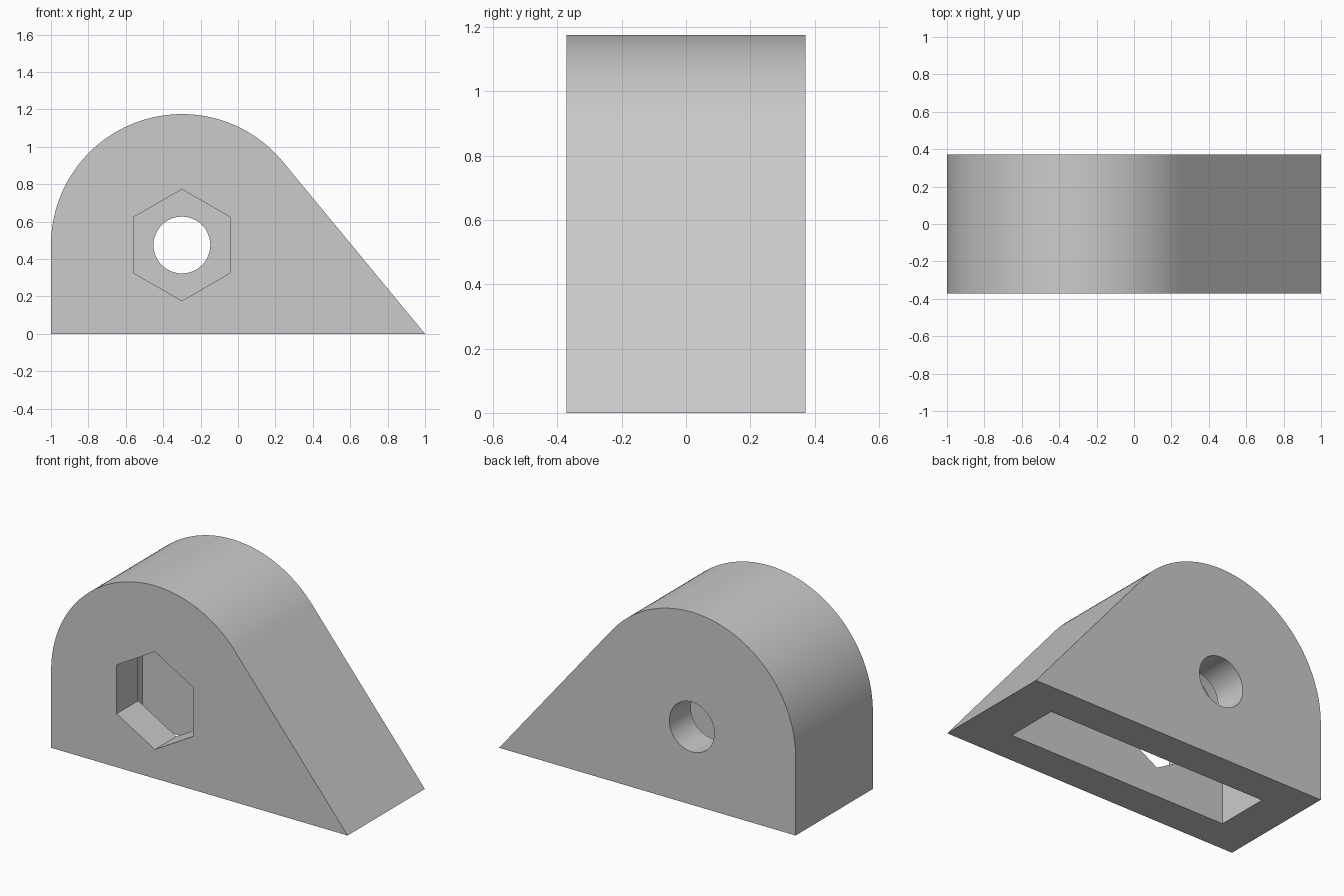
import bpy, bmesh, math

old = bpy.data.objects.get("Cube")
if old:
    bpy.data.objects.remove(old, do_unlink=True)

CX, CZ = -0.30, 0.475      # shared centre of arch, bore and nut pocket
HALF = 0.372               # half the body thickness
INNER = 0.165              # half the cavity thickness

grey = bpy.data.materials.new("light grey")
grey.use_nodes = True
grey.diffuse_color = (0.6, 0.6, 0.6, 1)
grey.node_tree.nodes["Principled BSDF"].inputs["Base Color"].default_value = (0.6, 0.6, 0.6, 1)


def arc(radius, start, end, steps):
    return [(CX + radius * math.cos(start + (end - start) * i / steps),
             CZ + radius * math.sin(start + (end - start) * i / steps))
            for i in range(steps + 1)]


def arch(radius, toe):
    """Arch whose right side runs tangentially down to the toe at z = 0."""
    to_toe = math.atan2(-CZ, toe - CX)
    start = to_toe + math.acos(radius / math.hypot(toe - CX, CZ))
    return [(toe, 0)] + arc(radius, start, math.pi, 64)


def prism(name, profile, y0, y1):
    """Extrude an x-z profile from y0 to y1."""
    bm = bmesh.new()
    face = bm.faces.new([bm.verts.new((x, y0, z)) for x, z in profile])
    new = bmesh.ops.extrude_face_region(bm, geom=[face])["geom"]
    bmesh.ops.translate(bm, vec=(0, y1 - y0, 0),
                        verts=[v for v in new if isinstance(v, bmesh.types.BMVert)])
    bmesh.ops.recalc_face_normals(bm, faces=bm.faces)
    mesh = bpy.data.meshes.new(name)
    bm.to_mesh(mesh)
    bm.free()
    mesh.materials.append(grey)
    obj = bpy.data.objects.new(name, mesh)
    bpy.context.collection.objects.link(obj)
    return obj


# Solid body
body = prism("bracket_body", arch(0.70, 1.0) + [(-1.0, 0)], -HALF, HALF)

# Cavity open at the bottom, hexagonal pocket in front, round bore behind
cutters = [
    prism("cavity_cutter", arch(0.46, 0.72) + [(-0.76, -0.1), (0.72, -0.1)], -INNER, INNER),
    prism("hex_pocket_cutter", arc(0.298, math.pi / 2, math.pi * 2.5, 6)[:-1], -0.5, 0),
    prism("bore_cutter", arc(0.152, 0, math.tau, 48)[:-1], 0, 0.5),
]

# Cut, bake the result and discard the cutters
bpy.context.view_layer.objects.active = body
for cutter in cutters:
    cutter.hide_render = True
    cut = body.modifiers.new(cutter.name, 'BOOLEAN')
    cut.operation = 'DIFFERENCE'
    cut.solver = 'EXACT'
    cut.object = cutter
    bpy.ops.object.modifier_apply(modifier=cut.name)
    bpy.data.objects.remove(cutter, do_unlink=True)

bpy.ops.object.select_all(action='DESELECT')
body.select_set(True)
bpy.ops.object.shade_smooth_by_angle(angle=math.radians(30))
